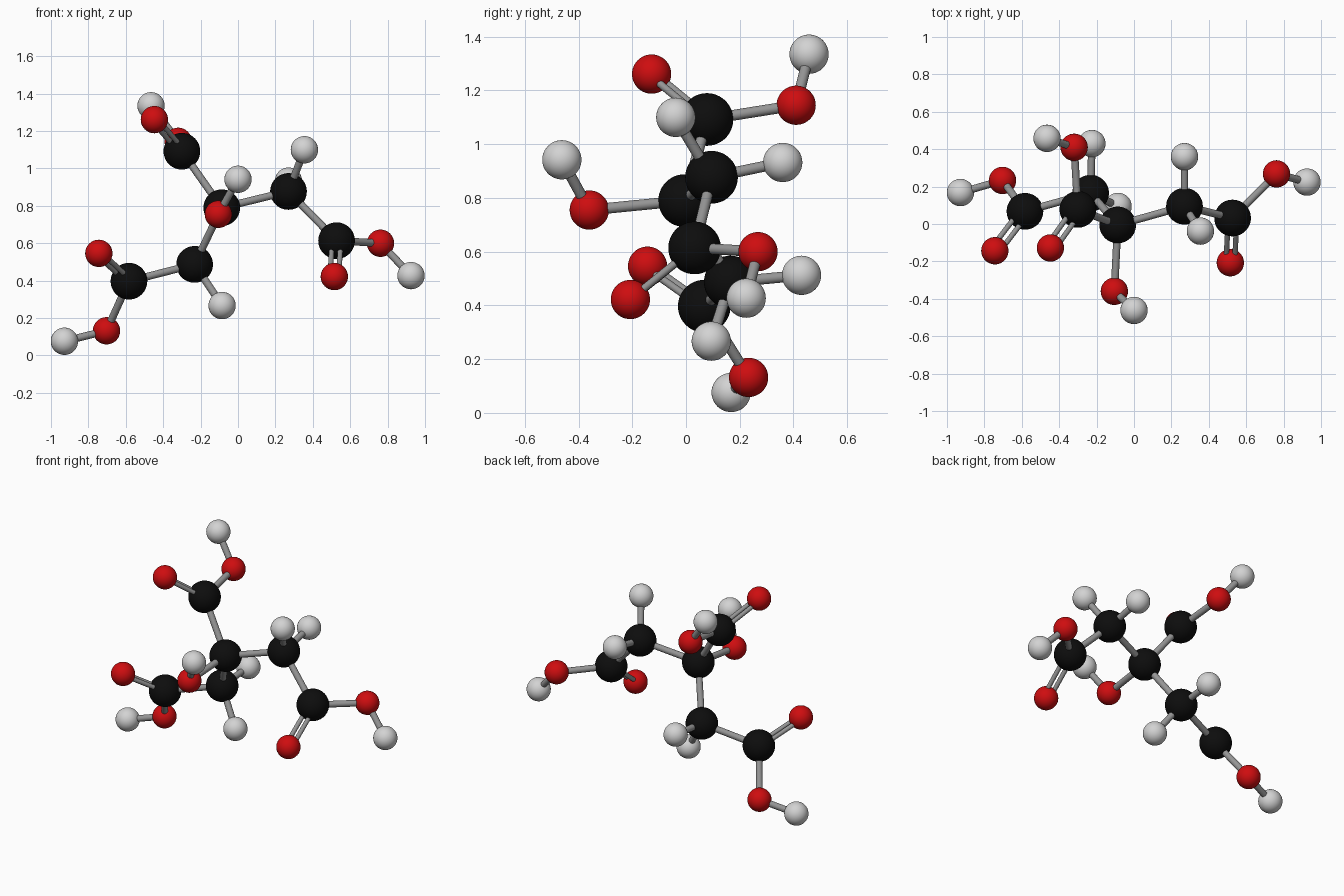
import bpy
from mathutils import Vector

cube = bpy.data.objects.get("Cube")
if cube:
    bpy.data.objects.remove(cube, do_unlink=True)


def make_material(name, color):
    mat = bpy.data.materials.new(name)
    mat.diffuse_color = color
    mat.use_nodes = True
    mat.node_tree.nodes["Principled BSDF"].inputs["Base Color"].default_value = color
    return mat


BLACK = make_material("carbon black", (0.004, 0.004, 0.004, 1))
RED = make_material("oxygen red", (0.62, 0.004, 0.005, 1))
WHITE = make_material("hydrogen white", (0.65, 0.65, 0.65, 1))
GREY = make_material("bond grey", (0.3, 0.3, 0.3, 1))

# Radius and material for each kind of ball
KINDS = {"carbon": (0.098, BLACK), "oxygen": (0.073, RED), "hydrogen": (0.073, WHITE)}

# Ball centres; the second word of a name gives its kind
ATOMS = {
    "centre carbon": (-0.087, -0.005, 0.79),
    "centre oxygen": (-0.105, -0.36, 0.755),
    "centre hydrogen": (0.0, -0.462, 0.942),
    # arm towards +x
    "left_bend carbon": (0.27, 0.095, 0.877),
    "left_bend_front hydrogen": (0.355, -0.038, 1.10),
    "left_bend_back hydrogen": (0.27, 0.36, 0.932),
    "left_end carbon": (0.527, 0.032, 0.614),
    "left_double oxygen": (0.515, -0.207, 0.422),
    "left_single oxygen": (0.762, 0.268, 0.60),
    "left_tip hydrogen": (0.925, 0.224, 0.427),
    # upper arm
    "upper_end carbon": (-0.30, 0.078, 1.092),
    "upper_double oxygen": (-0.447, -0.128, 1.261),
    "upper_single oxygen": (-0.32, 0.41, 1.145),
    "upper_tip hydrogen": (-0.465, 0.458, 1.335),
    # arm towards -x
    "right_bend carbon": (-0.232, 0.165, 0.487),
    "right_bend_front hydrogen": (-0.085, 0.094, 0.267),
    "right_bend_back hydrogen": (-0.225, 0.43, 0.512),
    "right_end carbon": (-0.583, 0.068, 0.397),
    "right_double oxygen": (-0.744, -0.143, 0.546),
    "right_single oxygen": (-0.703, 0.233, 0.132),
    "right_tip hydrogen": (-0.928, 0.168, 0.076),
}

BONDS = [
    ("centre carbon", "centre oxygen"),
    ("centre oxygen", "centre hydrogen"),
    ("centre carbon", "left_bend carbon"),
    ("centre carbon", "right_bend carbon"),
    ("centre carbon", "upper_end carbon"),
]
for side in ("left", "right"):
    BONDS += [
        (side + "_bend carbon", side + "_bend_front hydrogen"),
        (side + "_bend carbon", side + "_bend_back hydrogen"),
        (side + "_bend carbon", side + "_end carbon"),
    ]
for arm in ("left", "upper", "right"):
    BONDS += [
        (arm + "_end carbon", arm + "_double oxygen"),
        (arm + "_end carbon", arm + "_single oxygen"),
        (arm + "_single oxygen", arm + "_tip hydrogen"),
    ]


def finish(name, mat):
    obj = bpy.context.object
    obj.name = name
    obj.data.materials.append(mat)
    bpy.ops.object.shade_smooth_by_angle()


def add_rod(name, start, end, radius):
    axis = end - start
    bpy.ops.mesh.primitive_cylinder_add(
        vertices=24, radius=radius, depth=axis.length, location=(start + end) / 2,
        rotation=axis.to_track_quat("Z", "Y").to_euler())
    finish(name, GREY)


# Balls
for name, centre in ATOMS.items():
    radius, mat = KINDS[name.split()[1]]
    bpy.ops.mesh.primitive_uv_sphere_add(
        segments=48, ring_count=24, radius=radius, location=centre)
    finish(name.replace(" ", "_"), mat)

# Rods: a pair of thin ones side by side for each double bond
for first, second in BONDS:
    a, b = Vector(ATOMS[first]), Vector(ATOMS[second])
    name = "rod_" + first.split()[0] + "_to_" + second.replace(" ", "_")
    if "double" in second:
        shift = (b - a).cross(Vector((0, 0, 1))).normalized() * 0.023
        add_rod(name + "_a", a + shift, b + shift, 0.014)
        add_rod(name + "_b", a - shift, b - shift, 0.014)
    else:
        add_rod(name, a, b, 0.02)
